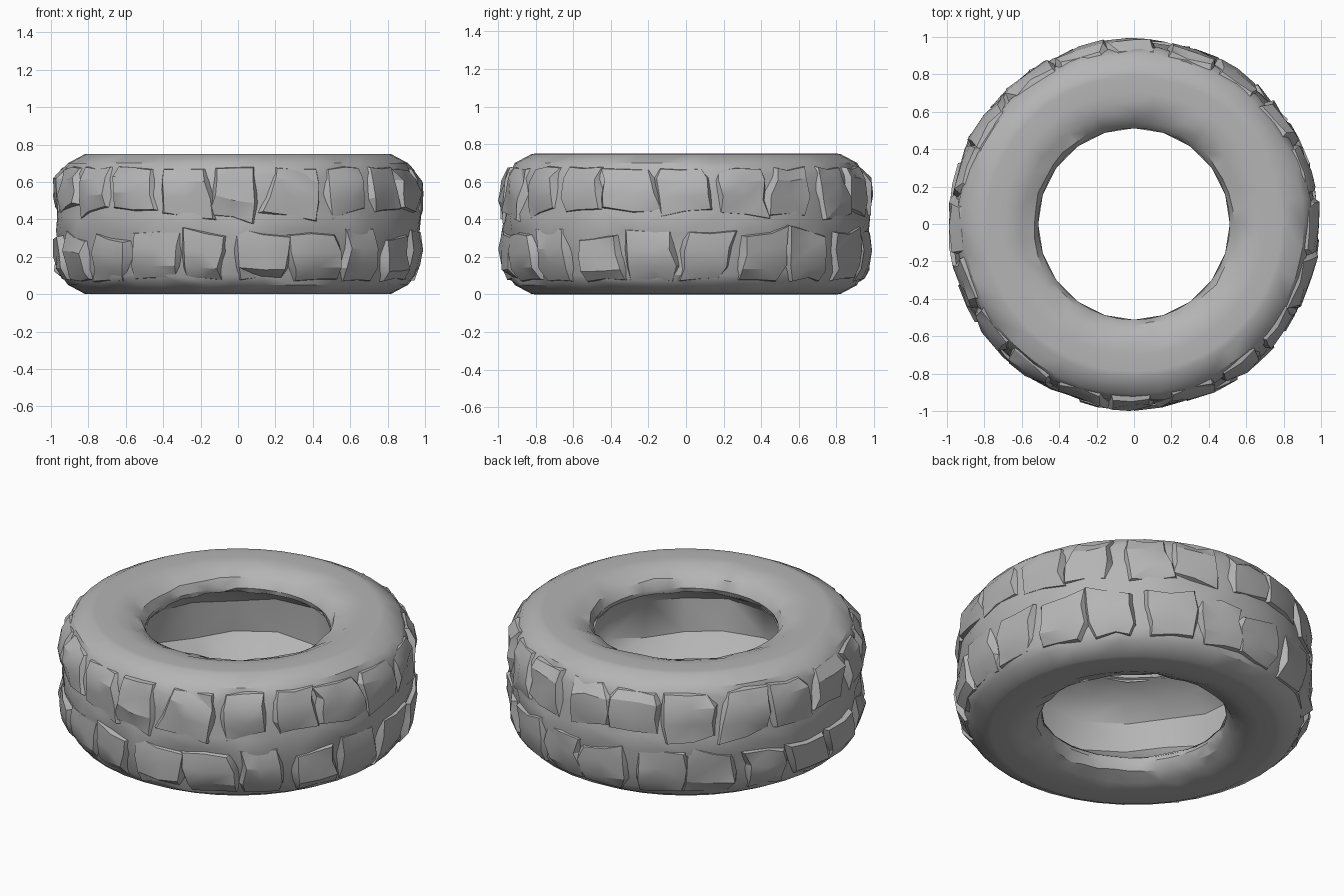
import bpy, bmesh, math, random

rng = random.Random(11)
cube = bpy.data.objects.get("Cube")
if cube:
    bpy.data.objects.remove(cube, do_unlink=True)

HEIGHT = 0.75
SEGMENTS = 40
LUGS = 20
GREY = (0.46, 0.46, 0.46, 1)

rubber = bpy.data.materials.new("grey rubber")
rubber.use_nodes = True
rubber.diffuse_color = GREY
rubber.node_tree.nodes["Principled BSDF"].inputs["Base Color"].default_value = GREY


def polar(r, angle, z):
    return (r * math.cos(angle), r * math.sin(angle), z)


def finish(bm, name, angle):
    bmesh.ops.recalc_face_normals(bm, faces=bm.faces)
    mesh = bpy.data.meshes.new(name)
    bm.to_mesh(mesh)
    bm.free()
    obj = bpy.data.objects.new(name, mesh)
    bpy.context.collection.objects.link(obj)
    mesh.materials.append(rubber)
    bpy.ops.object.select_all(action="DESELECT")
    obj.select_set(True)
    bpy.context.view_layer.objects.active = obj
    bpy.ops.object.shade_smooth_by_angle(angle=math.radians(angle))


def revolve(name, profile, segments, rough, angle):
    """Sweep (radius, z) points round the axle; rough gives (radial, slide) wear."""
    bm = bmesh.new()
    rings = []
    for i in range(segments):
        ring = []
        for r, z in profile:
            radial, slide = rough(r)
            a = math.tau * i / segments + rng.uniform(-slide, slide)
            z += rng.uniform(-slide, slide)
            ring.append(bm.verts.new(polar(r + rng.uniform(-radial, radial), a, z)))
        rings.append(ring)
    for i in range(segments):
        a, b = rings[i], rings[(i + 1) % segments]
        for j in range(len(profile) - 1):
            bm.faces.new((a[j], b[j], b[j + 1], a[j + 1]))
    bmesh.ops.triangulate(bm, faces=[f for f in bm.faces
                                     if any(rough(v.co.xy.length)[0] for v in f.verts)])
    finish(bm, name, angle)


def mirrored(half):
    return half + [(r, HEIGHT - z) for r, z in reversed(half)]


def skin_wear(r):
    if r > 0.93:
        return (0.011, 0.024)      # tread
    if 0.515 < r < 0.62:
        return (0.01, 0.008)       # bead
    return (0, 0)


# Outer skin: bead, flat sidewall, shoulder and worn uneven tread
skin = mirrored([(0.52, 0.13), (0.512, 0.1), (0.54, 0.05), (0.6, 0.02),
                 (0.65, 0.003), (0.7, 0.0), (0.79, 0.0), (0.82, 0.002),
                 (0.91, 0.05), (0.945, 0.11), (0.952, 0.22), (0.975, 0.33)])
revolve("tire_skin", skin, SEGMENTS, skin_wear, 32)

# Inner liner: a coarse faceted barrel joining the two beads
liner = mirrored([(0.512, 0.12), (0.545, 0.135), (0.65, 0.18), (0.74, 0.28)])
revolve("inner_liner", liner, SEGMENTS // 2,
        lambda r: (0.018, 0.025) if r > 0.6 else (0, 0), 32)

# Chunky shoulder lugs: worn blocks that follow the shoulder curve
lug_profile = [(0.94, 0.08), (0.98, 0.14), (0.99, 0.23), (0.985, 0.32)]


def add_lug(bm, angle, upper):
    width = rng.uniform(0.19, 0.27)
    skew = rng.uniform(-0.06, 0.06)
    lean = rng.uniform(-0.3, 0.3)
    end = rng.uniform(-0.035, 0.025)
    outer, inner = [], []
    columns = 3
    last = len(lug_profile) - 1
    for c in range(columns):
        t = c / (columns - 1) - 0.5
        top, base = [], []
        for n, (r, z) in enumerate(lug_profile):
            s = n / last
            a = angle + t * width * (1 + 0.1 * s) + skew * (s - 0.5)
            a += rng.uniform(-0.02, 0.02)
            z += s * (end + lean * t * 0.2) + rng.uniform(-0.012, 0.012)
            depth = 0.05 * (1 - s)
            foot = z + 0.03 * (s - 0.5)
            if upper:
                z, foot = HEIGHT - z, HEIGHT - foot
            top.append(bm.verts.new(polar(min(r + rng.uniform(-0.015, 0.012), 1), a, z)))
            base.append(bm.verts.new(polar(r - 0.05 - depth, a + t * 0.09, foot)))
        outer.append(top)
        inner.append(base)
    for c in range(columns - 1):
        for n in range(last):
            bm.faces.new((outer[c][n], outer[c + 1][n], outer[c + 1][n + 1], outer[c][n + 1]))
        for n in (0, last):
            bm.faces.new((outer[c][n], outer[c + 1][n], inner[c + 1][n], inner[c][n]))
    for c in (0, columns - 1):
        for n in range(last):
            bm.faces.new((outer[c][n], outer[c][n + 1], inner[c][n + 1], inner[c][n]))


for name, upper, offset in (("lower_tread_lugs", False, 0.42),
                            ("upper_tread_lugs", True, 0.0)):
    bm = bmesh.new()
    for i in range(LUGS):
        jitter = rng.uniform(-0.08, 0.08)
        add_lug(bm, math.tau * (i + offset + jitter) / LUGS, upper)
    bmesh.ops.triangulate(bm, faces=bm.faces[:])
    finish(bm, name, 26)
